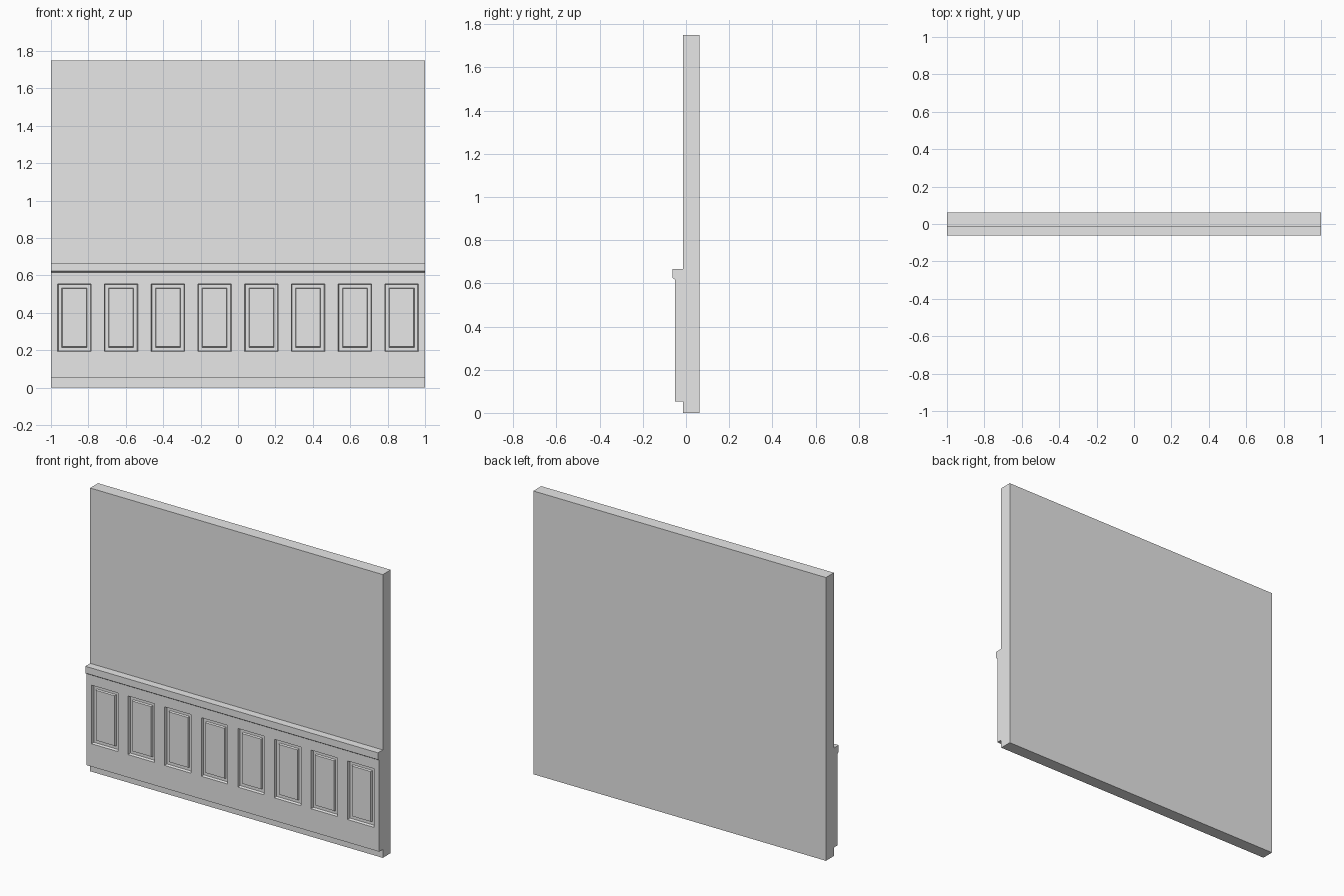
import bpy, bmesh

cube = bpy.data.objects.get("Cube")
if cube:
    bpy.data.objects.remove(cube, do_unlink=True)

GREY = (0.8, 0.8, 0.8, 1)
paint = bpy.data.materials.new("plain grey")
paint.use_nodes = True
paint.diffuse_color = GREY
paint.node_tree.nodes["Principled BSDF"].inputs["Base Color"].default_value = GREY

WALL_FRONT, PANEL_FRONT, RAIL_FRONT, BACK = -0.015, -0.051, -0.0625, 0.0625
HEIGHT, BASE, RAIL_Z = 1.75, 0.052, 0.617
PANELS, PITCH = 8, 0.25


def finish(name, bm):
    mesh = bpy.data.meshes.new(name)
    bmesh.ops.recalc_face_normals(bm, faces=bm.faces)
    bm.to_mesh(mesh)
    bm.free()
    mesh.materials.append(paint)
    obj = bpy.data.objects.new(name, mesh)
    bpy.context.collection.objects.link(obj)
    return obj


def extrusion(name, profile):
    """Sweep a (y, z) profile along the full length of the wall."""
    bm = bmesh.new()
    face = bm.faces.new([bm.verts.new((-1, y, z)) for y, z in profile])
    swept = bmesh.ops.extrude_face_region(bm, geom=[face], use_keep_orig=True)
    for v in swept["geom"]:
        if isinstance(v, bmesh.types.BMVert):
            v.co.x = 1
    return finish(name, bm)


# Plain wall slab
extrusion("wall", [(WALL_FRONT, 0), (BACK, 0), (BACK, HEIGHT), (WALL_FRONT, HEIGHT)])

# Chair rail with a sloped lower lip
extrusion("chair_rail", [(WALL_FRONT, RAIL_Z), (PANEL_FRONT, RAIL_Z),
                         (RAIL_FRONT, 0.625), (RAIL_FRONT, 0.667), (WALL_FRONT, 0.667)])

# Wainscot: a gridded front whose panel cells become recesses with raised fields
bm = bmesh.new()
xs = [-1]
for i in range(PANELS):
    centre = (i - (PANELS - 1) / 2) * PITCH
    xs += [centre - 0.09, centre + 0.09]
xs.append(1)
zs = [BASE, 0.193, 0.555, RAIL_Z]
grid = [[bm.verts.new((x, PANEL_FRONT, z)) for z in zs] for x in xs]
cells = []
for i in range(len(xs) - 1):
    for j in range(len(zs) - 1):
        f = bm.faces.new((grid[i][j], grid[i + 1][j], grid[i + 1][j + 1], grid[i][j + 1]))
        if i % 2 == 1 and j == 1:
            cells.append(f)

# Side walls back to the slab
rim = [e for e in bm.edges if e.is_boundary]
sides = bmesh.ops.extrude_edge_only(bm, edges=rim)
for v in sides["geom"]:
    if isinstance(v, bmesh.types.BMVert):
        v.co.y = WALL_FRONT

# Bevelled recess, flat border, then raised field
bm.normal_update()
for thickness, depth in ((0.006, -0.016), (0.026, 0), (0.005, 0.011)):
    bmesh.ops.inset_individual(bm, faces=cells, thickness=thickness, depth=depth)
finish("wainscot", bm)
